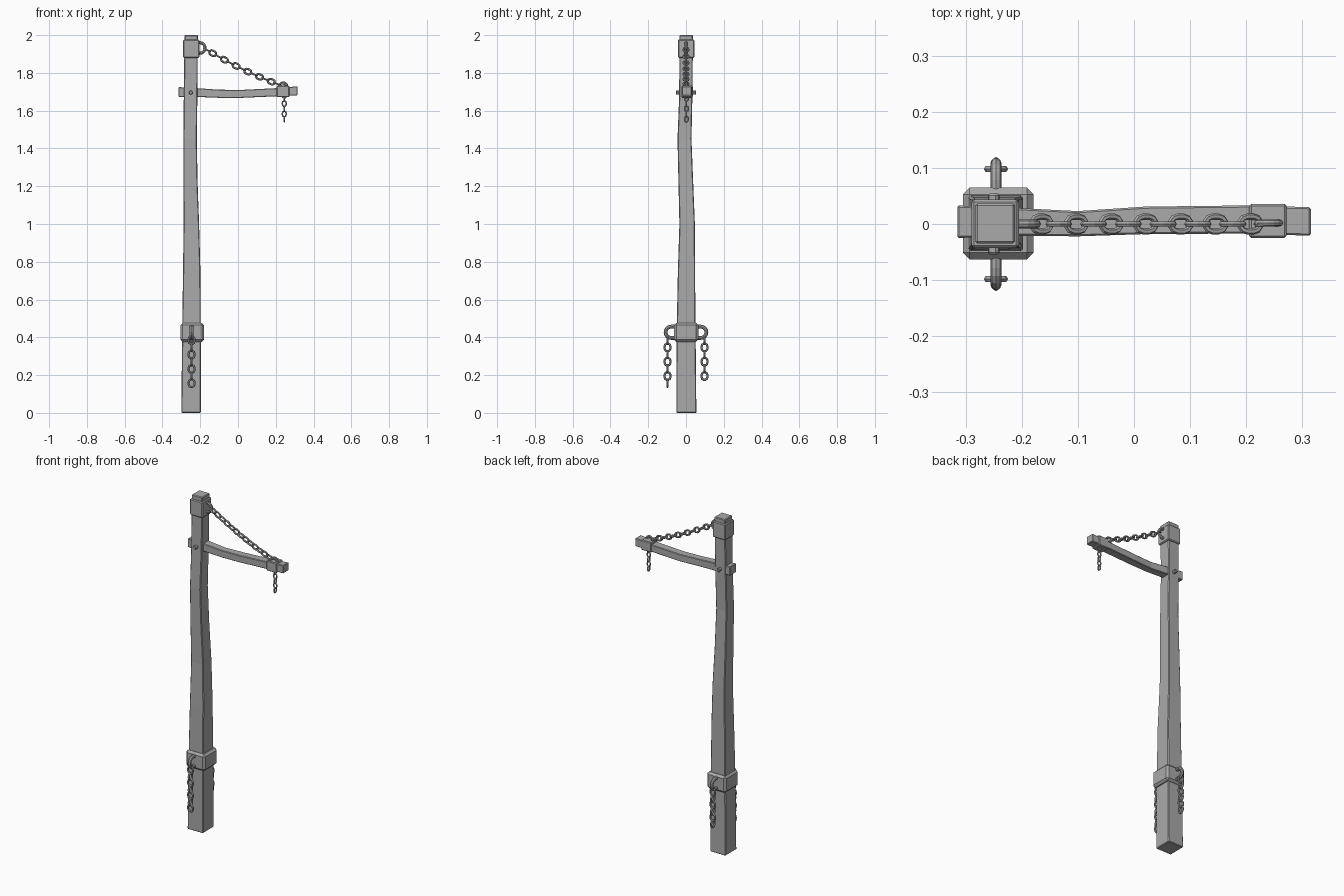
import bpy, bmesh, math
from mathutils import Vector, Matrix

if "Cube" in bpy.data.objects:
    bpy.data.objects.remove(bpy.data.objects["Cube"])

grey = bpy.data.materials.new("weathered_grey")
grey.diffuse_color = (0.40, 0.40, 0.40, 1)
grey.use_nodes = True
grey.node_tree.nodes["Principled BSDF"].inputs["Base Color"].default_value = grey.diffuse_color


def finish(name, bm, bevel=0.0):
    bmesh.ops.recalc_face_normals(bm, faces=bm.faces)
    me = bpy.data.meshes.new(name)
    bm.to_mesh(me)
    bm.free()
    ob = bpy.data.objects.new(name, me)
    bpy.context.collection.objects.link(ob)
    me.materials.append(grey)
    if bevel:
        m = ob.modifiers.new("worn_edges", 'BEVEL')
        m.width, m.segments, m.limit_method = bevel, 1, 'ANGLE'
    return ob


def skin(bm, rings, closed):
    """Join equal rings of points with quads; cap the ends if not closed."""
    vs = [[bm.verts.new(p) for p in r] for r in rings]
    n = len(vs[0])
    for i in range(len(vs) if closed else len(vs) - 1):
        a, b = vs[i], vs[(i + 1) % len(vs)]
        for j in range(n):
            k = (j + 1) % n
            bm.faces.new((a[j], a[k], b[k], b[j]))
    if not closed:
        bm.faces.new(vs[0])
        bm.faces.new(vs[-1])


def tube(bm, path, side, r, closed, n=8):
    """Sweep a round wire along a flat path; side is the path plane's normal."""
    rings, count = [], len(path)
    for i, p in enumerate(path):
        a = path[(i - 1) % count] if closed else path[max(i - 1, 0)]
        b = path[(i + 1) % count] if closed else path[min(i + 1, count - 1)]
        out = (b - a).normalized().cross(side)
        rings.append([p + r * (math.cos(t) * out + math.sin(t) * side)
                      for t in (2 * math.pi * k / n for k in range(n))])
    skin(bm, rings, closed)


def box(name, x0, x1, y0, y1, z0, z1, bevel):
    bm = bmesh.new()
    skin(bm, [[(x0, y0, z), (x1, y0, z), (x1, y1, z), (x0, y1, z)]
              for z in (z0, z1)], False)
    return finish(name, bm, bevel)


def link(bm, centre, along, wide, length, width, r):
    """One oval chain link with outer length and width."""
    along, wide = along.normalized(), wide.normalized()
    rad = width / 2 - r
    half = length / 2 - r - rad
    path = []
    for end in (0, 1):
        for k in range(6):
            t = math.pi * (end + k / 5)
            path.append(centre + along * (rad * math.sin(t) + (half, -half)[end])
                        + wide * rad * math.cos(t))
    tube(bm, path, along.cross(wide), r, True, 6)


def chain(name, centres, side, first_flat, length, width, r):
    """Links at the centres, alternating between two crossed planes."""
    bm = bmesh.new()
    for i, c in enumerate(centres):
        a = centres[max(i - 1, 0)]
        b = centres[min(i + 1, len(centres) - 1)]
        along = (b - a).normalized()
        wide = side if (i % 2 == 0) == first_flat else along.cross(side)
        link(bm, c, along, wide, length, width, r)
    finish(name, bm)


def staple(name, base, out, up, reach, half, r):
    """U-shaped loop standing out from a surface."""
    path = [base - out * 0.02 + up * half]
    for k in range(9):
        t = math.pi * k / 8
        path.append(base + out * (reach - half + half * math.sin(t))
                    + up * half * math.cos(t))
    path.append(base - out * 0.02 - up * half)
    bm = bmesh.new()
    tube(bm, path, out.cross(up), r, False)
    finish(name, bm)


X, Y, Z = Vector((1, 0, 0)), Vector((0, 1, 0)), Vector((0, 0, 1))

# crooked post: z, x range, y range
post = [(0.00, -0.300, -0.197, -0.051, 0.055),
        (0.40, -0.296, -0.197, -0.050, 0.051),
        (0.75, -0.291, -0.199, -0.043, 0.048),
        (1.00, -0.288, -0.206, -0.035, 0.047),
        (1.22, -0.289, -0.214, -0.040, 0.038),
        (1.45, -0.289, -0.218, -0.045, 0.029),
        (1.68, -0.287, -0.215, -0.036, 0.034),
        (2.00, -0.283, -0.212, -0.035, 0.037)]
bm = bmesh.new()
skin(bm, [[(a, c, z), (b, c, z), (b, d, z), (a, d, z)]
          for z, a, b, c, d in post], False)
finish("post", bm, 0.004)

# bent cross beam: x, y range, z range
beam = [(-0.315, -0.025, 0.033, 1.672, 1.725),
        (-0.20, -0.021, 0.028, 1.672, 1.718),
        (-0.10, -0.022, 0.023, 1.668, 1.711),
        (0.02, -0.018, 0.031, 1.668, 1.710),
        (0.20, -0.017, 0.033, 1.676, 1.719),
        (0.315, -0.021, 0.030, 1.681, 1.729)]
bm = bmesh.new()
skin(bm, [[(x, a, c), (x, b, c), (x, b, d), (x, a, d)]
          for x, a, b, c, d in beam], False)
finish("cross_beam", bm, 0.003)

# metal collars
box("lower_collar", -0.305, -0.179, -0.063, 0.065, 0.376, 0.476, 0.012)
box("upper_collar", -0.290, -0.205, -0.043, 0.044, 1.880, 1.976, 0.005)
box("beam_collar", 0.205, 0.272, -0.025, 0.036, 1.672, 1.732, 0.004)

# bolt through the post
bm = bmesh.new()
bmesh.ops.create_cone(bm, cap_ends=True, segments=10, radius1=0.011, radius2=0.011,
                      depth=0.108, matrix=Matrix.Translation((-0.25, 0, 1.696))
                      @ Matrix.Rotation(math.pi / 2, 4, 'X'))
finish("post_bolt", bm, 0.003)

# staples on the collars
staple("upper_staple", Vector((-0.21, 0, 1.932)), X, Z, 0.036, 0.028, 0.008)
staple("beam_top_staple", Vector((0.24, 0.002, 1.728)), Z, X, 0.021, 0.020, 0.006)
staple("beam_bottom_staple", Vector((0.245, 0.002, 1.677)), -Z, X, 0.010, 0.010, 0.004)
for s, label in ((-1, "front"), (1, "back")):
    staple(label + "_staple", Vector((-0.246, s * 0.055, 0.427)), Y * s, Z,
           0.053, 0.030, 0.010)

# support chain, sagging a little between post and beam
links = []
for i in range(14):
    t = i / 13
    links.append(Vector((-0.165 + 0.403 * t, 0,
                         1.922 - 0.192 * t - 0.012 * math.sin(math.pi * t))))
chain("support_chain", links, Y, True, 0.050, 0.037, 0.0055)

# hanging chains
chain("beam_chain", [Vector((0.245, 0.002, 1.665 - 0.0275 * i)) for i in range(5)],
      X, False, 0.037, 0.027, 0.004)
for s, label, n in ((-1, "front", 7), (1, "back", 6)):
    chain(label + "_chain",
          [Vector((-0.246, s * 0.098, 0.385 - 0.038 * i)) for i in range(n)],
          X, True, 0.053, 0.043, 0.006)
